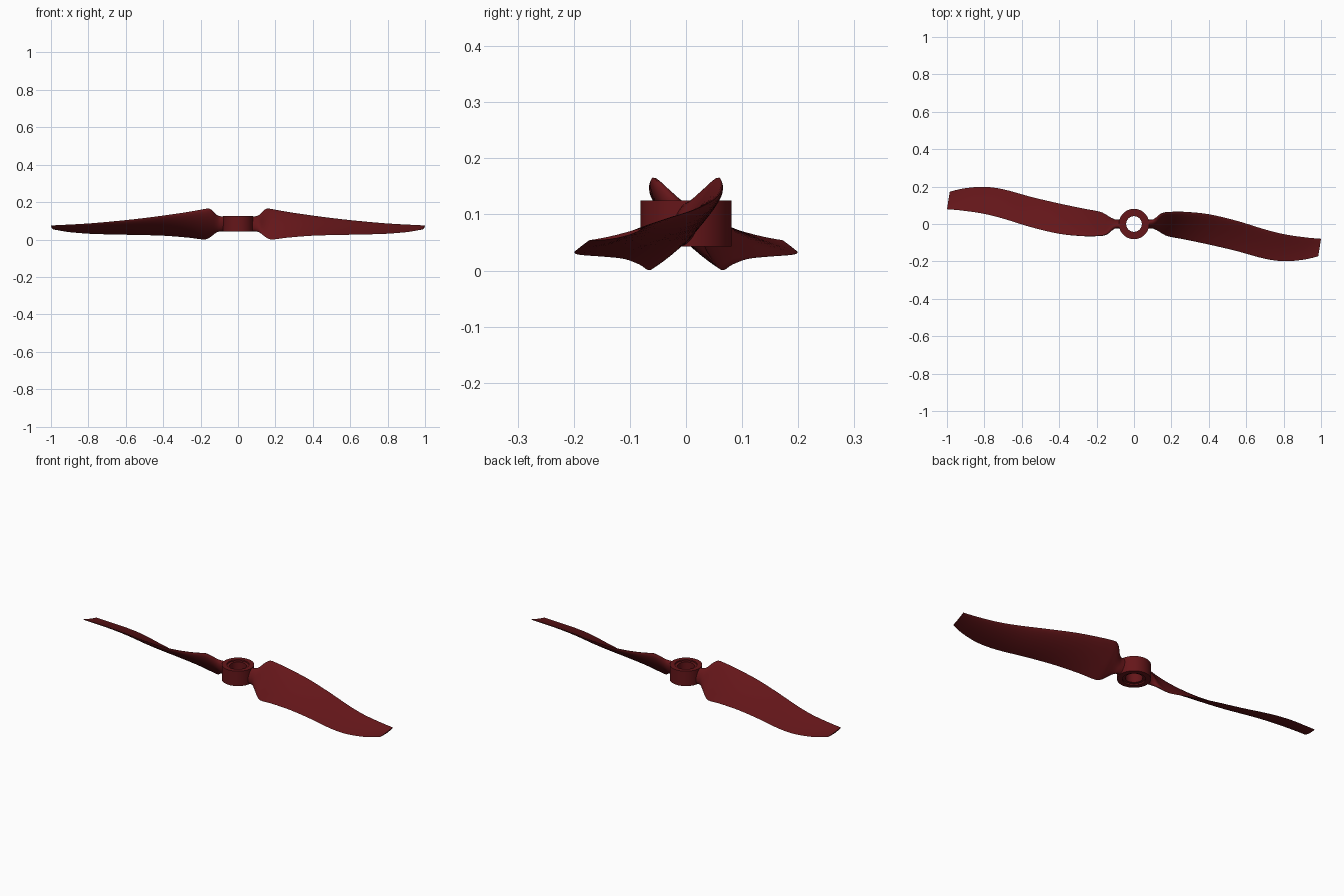
import bpy, bmesh, math
from mathutils import Vector

if "Cube" in bpy.data.objects:
    bpy.data.objects.remove(bpy.data.objects["Cube"])

red = bpy.data.materials.new("dark_red")
red.diffuse_color = (0.13, 0.008, 0.010, 1)
red.use_nodes = True
red.node_tree.nodes["Principled BSDF"].inputs["Base Color"].default_value = red.diffuse_color

# Blade stations: x, high edge (y, z), low edge (y, z), thickness, roundness (1 = oval neck, 0 = airfoil)
STATIONS = [
    (0.060, 0.014, 0.124, -0.014, 0.044, 0.046, 1.0),
    (0.095, 0.014, 0.124, -0.014, 0.044, 0.040, 1.0),
    (0.115, 0.027, 0.132, -0.027, 0.038, 0.040, 0.8),
    (0.135, 0.046, 0.153, -0.041, 0.023, 0.038, 0.4),
    (0.155, 0.057, 0.165, -0.054, 0.009, 0.036, 0.1),
    (0.185, 0.062, 0.162, -0.067, 0.001, 0.034, 0.0),
    (0.270, 0.064, 0.147, -0.083, 0.011, 0.030, 0.0),
    (0.400, 0.052, 0.128, -0.110, 0.021, 0.025, 0.0),
    (0.550, 0.017, 0.109, -0.145, 0.025, 0.021, 0.0),
    (0.700, -0.029, 0.094, -0.186, 0.028, 0.017, 0.0),
    (0.810, -0.056, 0.085, -0.199, 0.032, 0.014, 0.0),
    (0.920, -0.072, 0.079, -0.190, 0.041, 0.011, 0.0),
    (1.000, -0.079, 0.075, -0.173, 0.054, 0.008, 0.0),
]
N = 14    # points along each face of a section
SUB = 4   # rings between stations


def spline(a, b, c, d, t):
    return [0.5 * (2 * q + (r - p) * t + (2 * p - 5 * q + 4 * r - s) * t * t
                   + (3 * q - p - 3 * r + s) * t ** 3) for p, q, r, s in zip(a, b, c, d)]


def section(x, yh, zh, yl, zl, thick, rnd):
    """Closed airfoil loop, rounded at the high edge and thin at the low edge."""
    high, low = Vector((yh, zh)), Vector((yl, zl))
    chord = low - high
    up = Vector((chord.y, -chord.x)).normalized()
    pts = []
    for i in range(2 * N):
        ang = math.pi * i / N
        u = (1 - math.cos(ang)) / 2
        oval = 0.5 * abs(math.sin(ang))
        foil = 1.30 * math.sqrt(u) * (1 - u) + 0.02 * u
        half = thick * (rnd * oval + (1 - rnd) * foil)
        side = 1 if i <= N else -0.55 - 0.45 * rnd
        camber = (1 - rnd) * 0.035 * chord.length * 4 * u * (1 - u)
        p = high + chord * u - up * (half * side + camber)
        # swept-back tip
        pts.append((x - 0.015 * u * max(0, x - 0.8) / 0.2, p.x, p.y))
    return pts


def finish(name, bm):
    bmesh.ops.recalc_face_normals(bm, faces=bm.faces)
    me = bpy.data.meshes.new(name)
    bm.to_mesh(me)
    bm.free()
    me.materials.append(red)
    ob = bpy.data.objects.new(name, me)
    bpy.context.collection.objects.link(ob)
    bpy.ops.object.select_all(action='DESELECT')
    ob.select_set(True)
    bpy.context.view_layer.objects.active = ob
    bpy.ops.object.shade_smooth_by_angle(angle=math.radians(40))
    return ob


def bridge(bm, a, b):
    for i in range(len(a)):
        j = (i + 1) % len(a)
        bm.faces.new((a[i], a[j], b[j], b[i]))


def blade(name, turn):
    """Lofted blade with its neck, turned about the shaft."""
    bm = bmesh.new()
    last = len(STATIONS) - 1
    rings = []
    for k in range(last * SUB + 1):
        s = min(k // SUB, last - 1)
        a, b, c, d = (STATIONS[min(max(s + o, 0), last)] for o in (-1, 0, 1, 2))
        rings.append([bm.verts.new(p) for p in section(*spline(a, b, c, d, k / SUB - s))])
    for a, b in zip(rings, rings[1:]):
        bridge(bm, a, b)
    bm.faces.new(rings[0])
    bm.faces.new(rings[-1])
    ob = finish(name, bm)
    ob.rotation_euler.z = turn


blade("right_blade", 0)
blade("left_blade", math.pi)

# Hub: ring with a shallow recess around the shaft hole on both ends
profile = [(0.081, 0.043), (0.081, 0.125), (0.056, 0.125), (0.056, 0.118),
           (0.042, 0.118), (0.042, 0.050), (0.056, 0.050), (0.056, 0.043)]
SIDES = 64
bm = bmesh.new()
loops = [[bm.verts.new((r * math.cos(math.tau * i / SIDES), r * math.sin(math.tau * i / SIDES), z))
          for i in range(SIDES)] for r, z in profile]
for a, b in zip(loops, loops[1:] + loops[:1]):
    bridge(bm, a, b)
finish("hub", bm)
